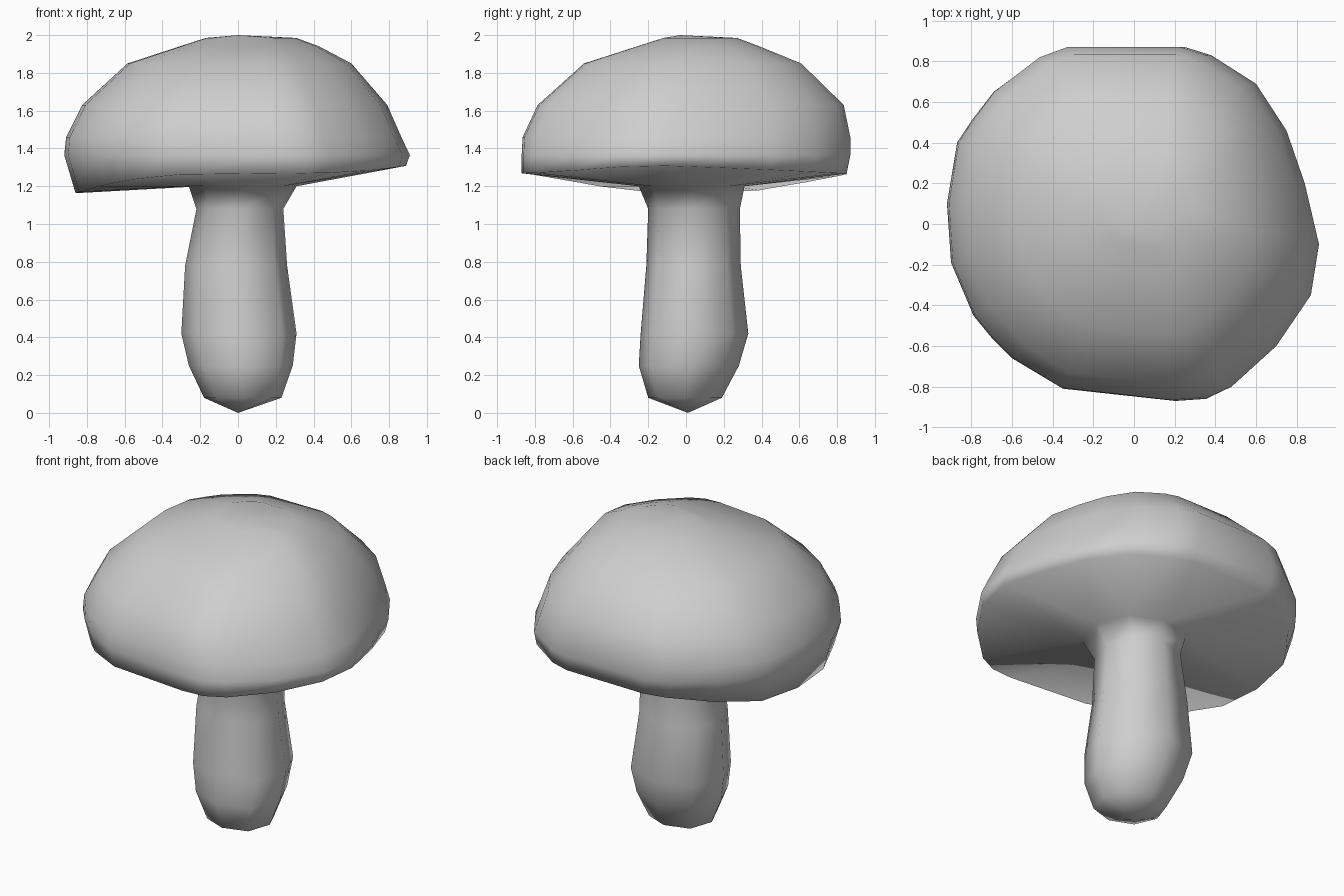
import bpy, bmesh, math

cube = bpy.data.objects.get("Cube")
if cube:
    bpy.data.objects.remove(cube, do_unlink=True)

# One grey for the whole mushroom
grey = bpy.data.materials.new("grey")
grey.use_nodes = True
grey.diffuse_color = (0.62, 0.62, 0.62, 1)
grey.node_tree.nodes["Principled BSDF"].inputs["Base Color"].default_value = grey.diffuse_color

# Outlines seen from above: an eight-sided stem, wider on one diagonal, and an uneven cap
STEM = []
for k in range(8):
    radius = 1.07 if k % 4 == 3 else 1
    STEM.append((radius * math.cos(k * math.pi / 4), radius * math.sin(k * math.pi / 4)))
CAP = [(0.91, -0.1), (0.84, 0.2), (0.75, 0.46), (0.6, 0.69), (0.38, 0.83), (0.25, 0.87),
       (-0.32, 0.87), (-0.46, 0.82), (-0.69, 0.65), (-0.79, 0.52), (-0.87, 0.4),
       (-0.92, 0.1), (-0.9, -0.19), (-0.79, -0.45), (-0.7, -0.56), (-0.6, -0.66),
       (-0.35, -0.81), (0.2, -0.87), (0.35, -0.86), (0.48, -0.8), (0.7, -0.6), (0.87, -0.35)]

bm = bmesh.new()


def fit(value, values, low, high):
    return low + (value - min(values)) / (max(values) - min(values)) * (high - low)


def ring(outline, z, x0, x1, y0, y1, droop=0):
    """Outline fitted to the given extents; droop bends it down towards -x."""
    xs, ys = zip(*outline)
    verts = []
    for px, py in outline:
        x, y = fit(px, xs, x0, x1), fit(py, ys, y0, y1)
        verts.append(bm.verts.new((x, y, z + droop * (0.11 * x ** 3 - 0.05 * x * x))))
    return verts


def join(lower, upper):
    """Skin two rings; a coarser lower ring is matched by angle."""
    n = len(upper)
    if len(lower) == n:
        match = list(range(n))
    else:
        match = [round(math.atan2(v.co.y, v.co.x) / (2 * math.pi) * len(lower)) % len(lower)
                 for v in upper]
    for i in range(n):
        k = (i + 1) % n
        face = [lower[match[i]], lower[match[k]], upper[k], upper[i]]
        bm.faces.new(list(dict.fromkeys(face)))


def close(verts, tip):
    centre = bm.verts.new(tip)
    for i, v in enumerate(verts):
        bm.faces.new((v, verts[(i + 1) % len(verts)], centre))


rings = []
# Stem, bulging low down and flaring under the cap
for row in [(0.08, -0.18, 0.23, -0.20, 0.19),
            (0.25, -0.26, 0.29, -0.25, 0.28),
            (0.42, -0.30, 0.31, -0.24, 0.33),
            (0.78, -0.28, 0.26, -0.21, 0.29),
            (1.08, -0.22, 0.24, -0.20, 0.285),
            (1.20, -0.26, 0.31, -0.25, 0.31)]:
    rings.append(ring(STEM, *row))
# Cap: drooping rim straight from the flare, then the dome
for row in [(1.27, -0.86, 0.89, -0.87, 0.85, 1),
            (1.365, -0.92, 0.91, -0.87, 0.87),
            (1.46, -0.91, 0.865, -0.865, 0.87),
            (1.63, -0.825, 0.79, -0.785, 0.835),
            (1.85, -0.585, 0.60, -0.54, 0.61),
            (1.94, -0.31, 0.43, -0.26, 0.39),
            (1.985, -0.17, 0.31, -0.12, 0.27)]:
    rings.append(ring(CAP, *row))

for lower, upper in zip(rings, rings[1:]):
    join(lower, upper)
close(rings[0], (0, 0.01, 0))
close(rings[-1], (0, -0.03, 2))

bmesh.ops.recalc_face_normals(bm, faces=bm.faces)
for f in bm.faces:
    f.smooth = True
mesh = bpy.data.meshes.new("mushroom")
bm.to_mesh(mesh)
bm.free()
mesh.materials.append(grey)
mushroom = bpy.data.objects.new("mushroom", mesh)
bpy.context.collection.objects.link(mushroom)
